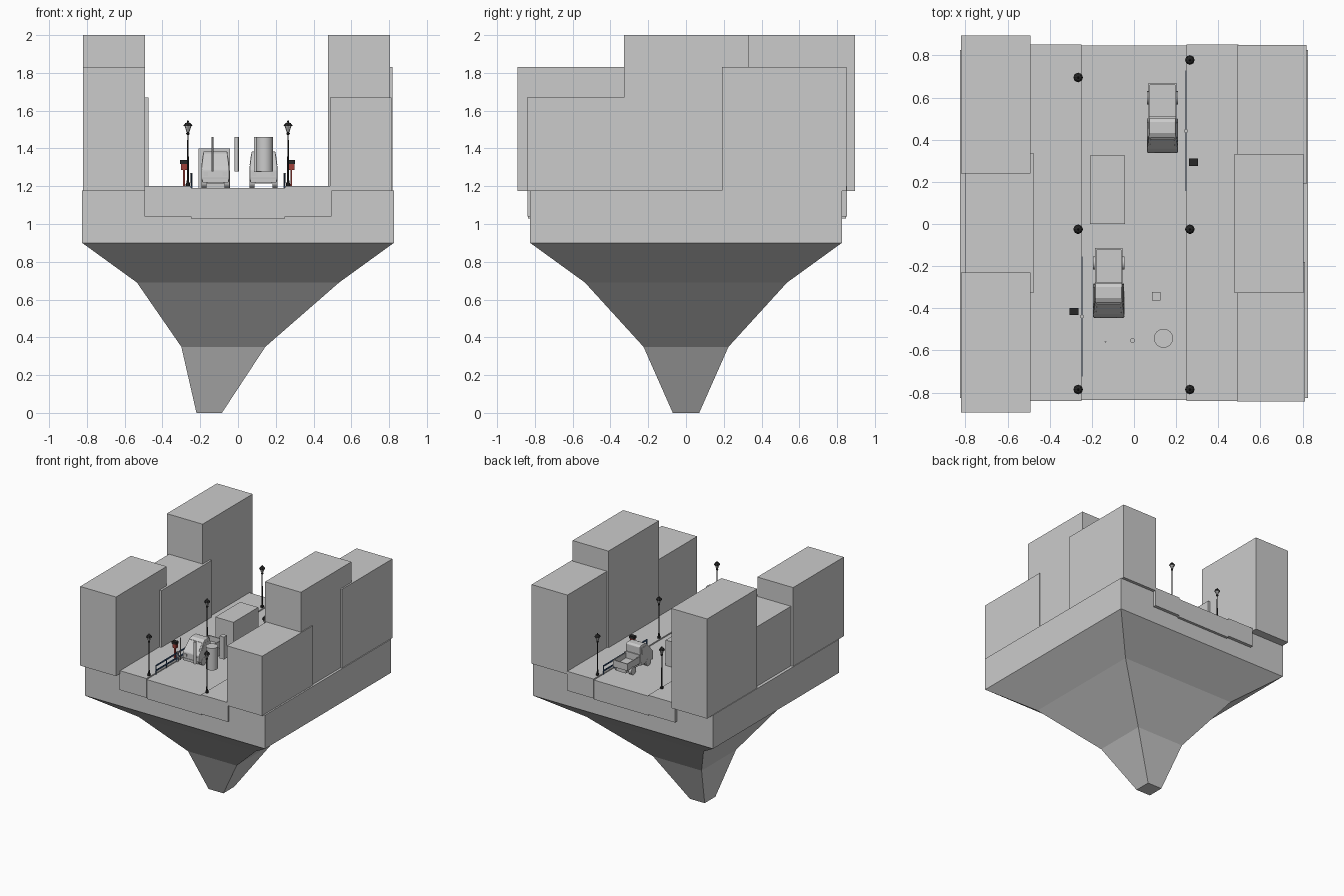
import bpy, bmesh, math
from mathutils import Vector, Matrix

if "Cube" in bpy.data.objects:
    bpy.data.objects.remove(bpy.data.objects["Cube"])


def material(name, color):
    m = bpy.data.materials.new(name)
    m.diffuse_color = (*color, 1)
    m.use_nodes = True
    m.node_tree.nodes["Principled BSDF"].inputs["Base Color"].default_value = m.diffuse_color
    return m


BLACK = material("black_iron", (0.02, 0.02, 0.02))
RED = material("dark_red", (0.35, 0.05, 0.04))
BLUE = material("dark_blue", (0.04, 0.10, 0.22))


def finish(name, bm, mat=None, smooth=False):
    bmesh.ops.recalc_face_normals(bm, faces=bm.faces)
    me = bpy.data.meshes.new(name)
    bm.to_mesh(me)
    bm.free()
    ob = bpy.data.objects.new(name, me)
    bpy.context.collection.objects.link(ob)
    if mat:
        me.materials.append(mat)
    if smooth:
        bpy.context.view_layer.objects.active = ob
        ob.select_set(True)
        bpy.ops.object.shade_smooth_by_angle(angle=math.radians(35))
        ob.select_set(False)
    return ob


def box(name, x, y, z, mat=None):
    """Box from (min, max) pairs."""
    bm = bmesh.new()
    bmesh.ops.create_cube(bm, size=1)
    for v in bm.verts:
        v.co = Vector([(a + b) / 2 + c * (b - a) for (a, b), c in zip((x, y, z), v.co)])
    return finish(name, bm, mat)


def around(c, w):
    return (c - w / 2, c + w / 2)


def loft(name, rings, mat=None, smooth=False):
    """Skin a stack of equal-length rings and cap both ends."""
    bm = bmesh.new()
    vs = [[bm.verts.new(p) for p in r] for r in rings]
    n = len(vs[0])
    for a, b in zip(vs, vs[1:]):
        for i in range(n):
            bm.faces.new((a[i], a[(i + 1) % n], b[(i + 1) % n], b[i]))
    bm.faces.new(vs[0])
    bm.faces.new(vs[-1])
    return finish(name, bm, mat, smooth)


def lathe(name, x, y, z, profile, sides=12, mat=None, smooth=False):
    ang = [2 * math.pi * i / sides for i in range(sides)]
    return loft(name, [[(x + r * math.cos(a), y + r * math.sin(a), z + h) for a in ang]
                       for r, h in profile], mat, smooth)


# floating rock: square slab tapering to an off-centre tip
levels = [(-0.22, -0.085, 0.07, 0), (-0.30, 0.145, 0.225, 0.35), (-0.535, 0.535, 0.535, 0.69),
          (-0.825, 0.825, 0.825, 0.90), (-0.825, 0.825, 0.825, 1.178)]
loft("island_base", [[(a, -h, z), (b, -h, z), (b, h, z), (a, h, z)] for a, b, h, z in levels])

# road halves and sidewalks
for side, s in (("left", -1), ("right", 1)):
    box(side + "_road", sorted((0, 0.25 * s)), (-0.836, 0.847), (1.03, 1.19))
    box(side + "_sidewalk", sorted((0.25 * s, 0.495 * s)), (-0.84, 0.852), (1.04, 1.2))

# buildings
for name, x, y, top in [
        ("left_front_building", (-0.82, -0.492), (-0.893, -0.23), 1.83),
        ("left_middle_building", (-0.80, -0.475), (-0.325, 0.335), 1.67),
        ("left_back_building", (-0.82, -0.492), (0.24, 0.895), 2.0),
        ("right_front_building", (0.488, 0.812), (-0.843, -0.18), 1.67),
        ("right_middle_building", (0.477, 0.805), (-0.327, 0.333), 2.0),
        ("right_back_building", (0.49, 0.818), (0.19, 0.85), 1.83)]:
    box(name, x, y, (1.175, top))

# street lamps
pole = [(.012, 0), (.012, .012), (.007, .02), (.005, .05), (.0035, .27), (.009, .276),
        (.009, .282), (.004, .286), (.008, .29)]
cap = [(.023, .318), (.023, .322), (.014, .334), (.004, .338), (.005, .343), (.001, .35)]
for i, (x, y) in enumerate([(-.265, .695), (-.265, -.025), (-.265, -.785),
                            (.265, .778), (.265, -.025), (.265, -.785)]):
    lathe(f"lamp_post_{i}", x, y, 1.2, pole, 8, BLACK)
    lathe(f"lamp_glass_{i}", x, y, 1.2, [(.008, .288), (.018, .319)], 8)
    lathe(f"lamp_cap_{i}", x, y, 1.2, cap, 8, BLACK)

# post-mounted boxes
for i, (x, y) in enumerate([(-.285, -.415), (.282, .293)]):
    box(f"box_post_{i}", around(x, .01), around(y, .01), (1.2, 1.29), RED)
    box(f"box_body_{i}", around(x, .032), around(y, .024), (1.285, 1.32), RED)
    box(f"box_roof_{i}", around(x, .042), around(y, .034), (1.318, 1.338), BLACK)

# kerb railings, two panels each
for side, x, start in (("left", -.247, -.72), ("right", .247, .16)):
    for p in range(2):
        a = start + p * 0.286
        b = a + 0.278
        for j, z in enumerate((1.215, 1.255)):
            box(f"{side}_rail_{p}_{j}", around(x, .005), (a, b), (z, z + .012), BLUE)
        for j, y in enumerate((a, (a + b) / 2, b)):
            box(f"{side}_rail_post_{p}_{j}", around(x, .006), around(y, .006), (1.19, 1.267), BLUE)
    box(side + "_rail_joint", around(x, .014), around(start + .282, .014), (1.19, 1.27))


def pickup(tag, cx, cy, g=1.19):
    # cab: side profile with half-width narrowing towards the roof
    side = [(-.002, .035), (-.155, .035), (-.165, .05), (-.163, .098), (-.147, .118),
            (-.09, .184), (-.072, .194), (-.02, .194), (-.002, .186)]

    def half(z):
        return .074 - max(0, z - .11) * .13
    cab = loft(tag + "_cab", [[(cx + s * half(z), cy + y, g + z) for y, z in side] for s in (-1, 1)])
    bev = cab.modifiers.new("edges", "BEVEL")
    bev.width, bev.segments = .005, 2
    # side windows and windscreen
    win = [(-.125, .122), (-.085, .172), (-.02, .172), (-.02, .122)]
    for s in (-1, 1):
        loft(f"{tag}_window_{s}", [[(cx + s * (half(z) + o), cy + y, g + z) for y, z in win]
                                   for o in (-.004, .001)])
    loft(tag + "_windscreen", [[(cx - .06, cy - .143 + o, g + .124), (cx + .06, cy - .143 + o, g + .124),
                                (cx + .055, cy - .096 + o, g + .178), (cx - .055, cy - .096 + o, g + .178)]
                               for o in (-.003, .003)])
    # chassis, load bed and bumper
    box(tag + "_chassis", around(cx, .09), (cy - .14, cy + .155), (g + .025, g + .055))
    box(tag + "_bed_floor", around(cx, .128), (cy - .002, cy + .163), (g + .055, g + .07))
    for s in (-1, 1):
        box(f"{tag}_bed_side_{s}", around(cx + s * .062, .007), (cy, cy + .165), (g + .055, g + .112))
    box(tag + "_tailgate", around(cx, .128), (cy + .157, cy + .165), (g + .055, g + .112))
    box(tag + "_bulkhead", around(cx, .128), (cy - .002, cy + .006), (g + .055, g + .125))
    box(tag + "_bumper", around(cx, .138), (cy - .167, cy - .15), (g + .03, g + .05))
    # headlights and wheels
    for s in (-1, 1):
        box(f"{tag}_headlight_{s}", around(cx + s * .05, .024), (cy - .167, cy - .155), (g + .065, g + .085))
        for k, wy in (("front", -.1), ("rear", .095)):
            bm = bmesh.new()
            bmesh.ops.create_cone(bm, cap_ends=True, segments=16, radius1=.032, radius2=.032, depth=.026,
                                  matrix=Matrix.Translation((cx + s * .061, cy + wy, g + .032))
                                  @ Matrix.Rotation(math.pi / 2, 4, 'Y'))
            finish(f"{tag}_{k}_wheel_{s}", bm, smooth=True)


pickup("back_truck", .135, .503)
pickup("front_truck", -.12, -.28)

# crate on the road and the small hovering shapes
box("crate", (-.208, -.042), (0, .325), (1.19, 1.40))
box("hovering_block", (.085, .125), (-.362, -.322), (1.275, 1.46))
for name, x, y, r, n in (("hovering_drum", .14, -.542, .045, 32), ("hovering_post", -.007, -.552, .011, 16),
                         ("hovering_rod", -.135, -.558, .004, 8)):
    lathe(name, x, y, 1.278, [(r, 0), (r, .182)], n, smooth=True)
